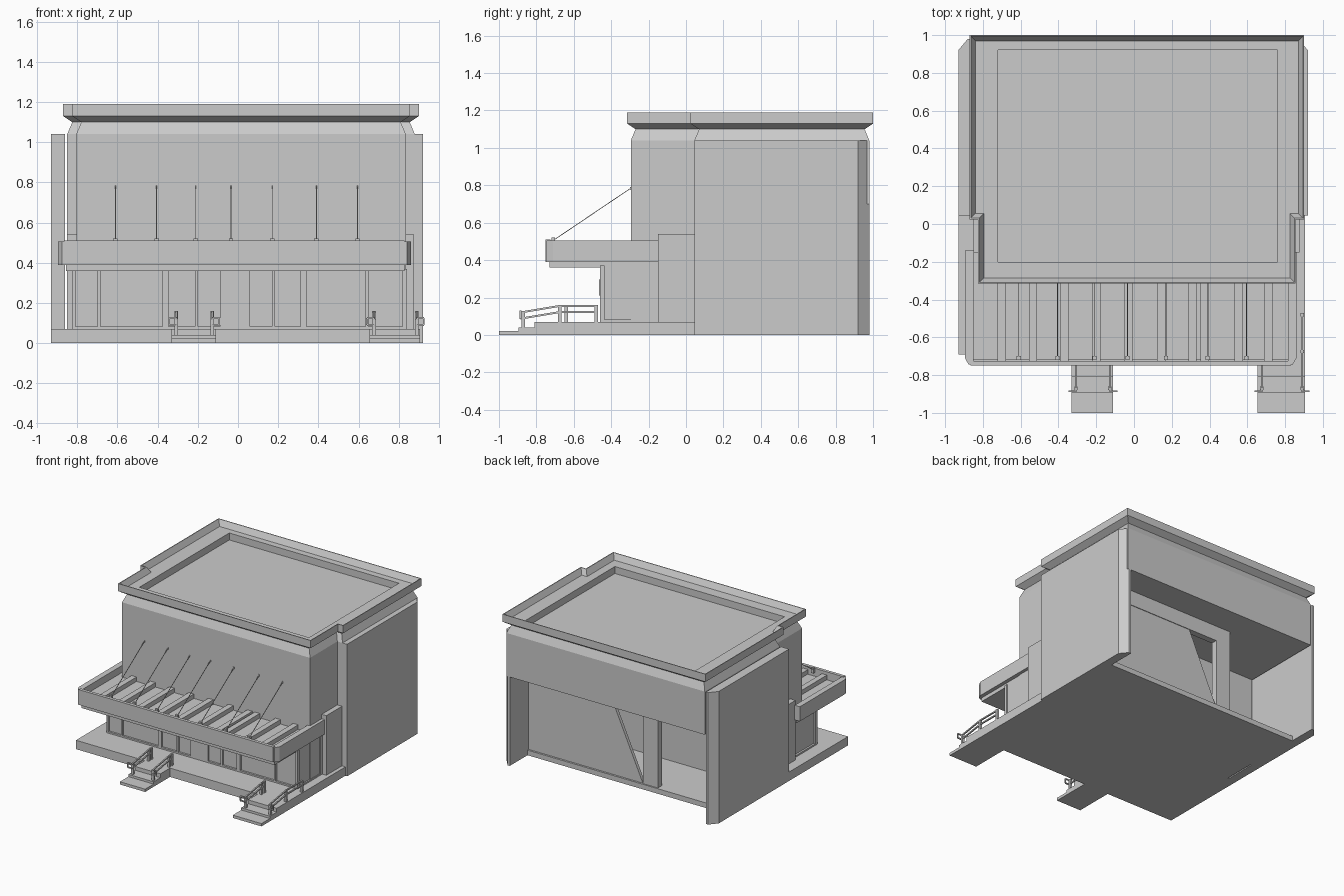
import bpy, bmesh
from mathutils import Vector


def mesh_object(name, bm):
    bmesh.ops.recalc_face_normals(bm, faces=bm.faces)
    me = bpy.data.meshes.new(name)
    bm.to_mesh(me)
    bm.free()
    ob = bpy.data.objects.new(name, me)
    bpy.context.collection.objects.link(ob)
    return ob


def loft(name, rings):
    """Closed solid through rings of matching points."""
    bm = bmesh.new()
    loops = [[bm.verts.new(p) for p in r] for r in rings]
    n = len(loops[0])
    for a, b in zip(loops, loops[1:]):
        for i in range(n):
            j = (i + 1) % n
            bm.faces.new((a[i], a[j], b[j], b[i]))
    bm.faces.new(loops[0])
    bm.faces.new(loops[-1])
    return mesh_object(name, bm)


def prism(name, pts, z0, z1):
    return loft(name, [[(x, y, z) for x, y in pts] for z in (z0, z1)])


def box(name, x0, x1, y0, y1, z0, z1):
    return prism(name, [(x0, y0), (x1, y0), (x1, y1), (x0, y1)], z0, z1)


def bar(name, a, b, w):
    """Square bar between two points."""
    a, b = Vector(a), Vector(b)
    q = (b - a).to_track_quat('Z', 'Y')
    offs = [q @ Vector((sx * w / 2, sy * w / 2, 0))
            for sx, sy in ((-1, -1), (1, -1), (1, 1), (-1, 1))]
    return loft(name, [[a + o for o in offs], [b + o for o in offs]])


# Roof cornice: stepped outline pushed in and out, a thin parapet, then a sunken roof deck
def outline(o, z):
    c, b, f = 0.015, 0.865 + o, 0.82 + o
    y0, ym, y1 = -0.295 - o, 0.045 - o, 0.98 + o
    return [(x, y, z) for x, y in ((c - f, y0), (c + f, y0), (c + f, ym), (c + b, ym),
                                   (c + b, y1), (c - b, y1), (c - b, ym), (c - f, ym))]


def roof_hole(z):
    l, r, f, b = -0.72, 0.76, -0.20, 0.92
    return [(l, f, z), (r, f, z), (r, f + .4, z), (r, f + .4, z),
            (r, b, z), (l, b, z), (l, f + .4, z), (l, f + .4, z)]


loft("roof_cornice", [outline(0, 1.04), outline(-0.025, 1.10), outline(0.02, 1.13),
                      outline(0.02, 1.19), outline(0.014, 1.19), outline(-0.01, 1.145),
                      roof_hole(1.145), roof_hole(1.09)])

# Main walls, open at the back under a deep lintel
box("front_hall", -0.805, 0.835, -0.295, 0.06, 0.07, 1.04)
box("rear_hall", -0.85, 0.88, 0.045, 0.32, 0.0, 1.04)
box("rear_lintel", -0.85, 0.88, 0.32, 0.98, 0.70, 1.04)
for name, s, xo in (("left_wall", -1, 0.93), ("right_wall", 1, 0.92)):
    prism(name, [(s * (xo - .07), 0.045), (s * xo, 0.045), (s * xo, 0.92),
                 (s * (xo - .05), 0.98), (s * (xo - .07), 0.98)], 0, 1.04)
box("rear_floor", -0.87, 0.86, 0.3, 0.76, 0.0, 0.04)

# Rear portal frame with a slanted screen set in it
box("rear_frame_post", -0.28, -0.15, 0.70, 0.75, 0.03, 0.70)
box("rear_frame_header", -0.15, 0.86, 0.70, 0.75, 0.58, 0.70)
loft("rear_screen", [[(x, y, z) for x, z in ((0.86, 0.03), (0.86, 0.58), (0.1, 0.58), (-0.15, 0.03))]
                     for y in (0.72, 0.745)])

# Wing walls beside the storefront
box("left_wing_wall", -0.85, -0.80, -0.15, 0.05, 0.0, 0.54)
box("right_wing_wall", 0.83, 0.875, -0.15, 0.05, 0.0, 0.54)

# Platform and two flights of steps
box("platform", -0.93, 0.905, -0.69, 0.045, 0.0, 0.07)
for x0, x1 in ((-0.33, -0.11), (0.655, 0.905)):
    for y, z in ((-0.81, 0.07), (-0.895, 0.04), (-1.0, 0.022)):
        box("step", x0, x1, y, -0.68, 0.0, z)

# Storefront core with frame posts and rails
box("storefront", -0.81, 0.83, -0.445, -0.15, 0.07, 0.37)
posts = ((-0.825, -0.81), (-0.70, -0.685), (-0.375, -0.345), (-0.215, -0.20), (-0.09, 0.06),
         (0.17, 0.185), (0.31, 0.34), (0.635, 0.65), (0.82, 0.84))
for x0, x1 in posts:
    box("storefront_post", x0, x1, -0.46, -0.44, 0.07, 0.37)
box("storefront_sill", -0.825, 0.84, -0.46, -0.44, 0.07, 0.082)
for x0, x1 in ((-0.825, -0.81), (0.825, 0.84)):
    box("side_sill", x0, x1, -0.46, -0.15, 0.07, 0.082)
    for y in (-0.46, -0.175):
        box("side_post", x0, x1, y, y + 0.025, 0.07, 0.37)
box("notice_board", -0.075, 0.022, -0.464, -0.45, 0.21, 0.295)

# Canopy: soffit, tray, fascia on three sides, ribs
box("canopy_soffit", -0.855, 0.83, -0.73, -0.15, 0.36, 0.395)
box("canopy_tray", -0.865, 0.83, -0.72, -0.15, 0.39, 0.45)
box("front_fascia", -0.865, 0.83, -0.75, -0.725, 0.39, 0.51)
for s, xi, xo in ((-1, 0.85, 0.895), (1, 0.815, 0.86)):
    prism("side_fascia", [(s * xi, -0.745), (s * (xo - .02), -0.745), (s * xo, -0.71),
                          (s * xo, -0.14), (s * xi, -0.14)], 0.39, 0.505)
for x in (-0.70, -0.535, -0.37, -0.20, -0.03, 0.145, 0.31, 0.375, 0.555, 0.71):
    box("canopy_rib", x - 0.022, x + 0.022, -0.725, -0.29, 0.44, 0.485)

# Tie rods holding the canopy
for x in (-0.61, -0.405, -0.21, -0.035, 0.17, 0.39, 0.595):
    bar("tie_rod", (x, -0.71, 0.505), (x, -0.29, 0.788), 0.004)
    box("rod_anchor", x - 0.011, x + 0.011, -0.72, -0.70, 0.48, 0.52)
    box("rod_wall_plate", x - 0.004, x + 0.004, -0.299, -0.29, 0.775, 0.792)


# Step handrails with looped ends
def handrail(x, side, y_end):
    path = [(-0.885, 0.12), (-0.675, 0.155), (y_end, 0.155)]
    for drop in (0, 0.033):
        for (ya, za), (yb, zb) in zip(path, path[1:]):
            bar("handrail", (x, ya, za - drop), (x, yb, zb - drop), 0.01)
    for y, z0, z1 in ((-0.87, 0.03, 0.12), (-0.675, 0.06, 0.155), (y_end, 0.06, 0.16)):
        box("handrail_post", x - 0.009, x + 0.009, y - 0.009, y + 0.009, z0, z1)
    loop = [(x, 0.125), (x + side * 0.035, 0.125), (x + side * 0.035, 0.09), (x, 0.09)]
    for (xa, za), (xb, zb) in zip(loop, loop[1:]):
        bar("handrail_loop", (xa, -0.885, za), (xb, -0.885, zb), 0.009)


handrail(-0.307, -1, -0.64)
handrail(-0.128, 1, -0.64)
handrail(0.677, -1, -0.64)
handrail(0.89, 1, -0.48)
